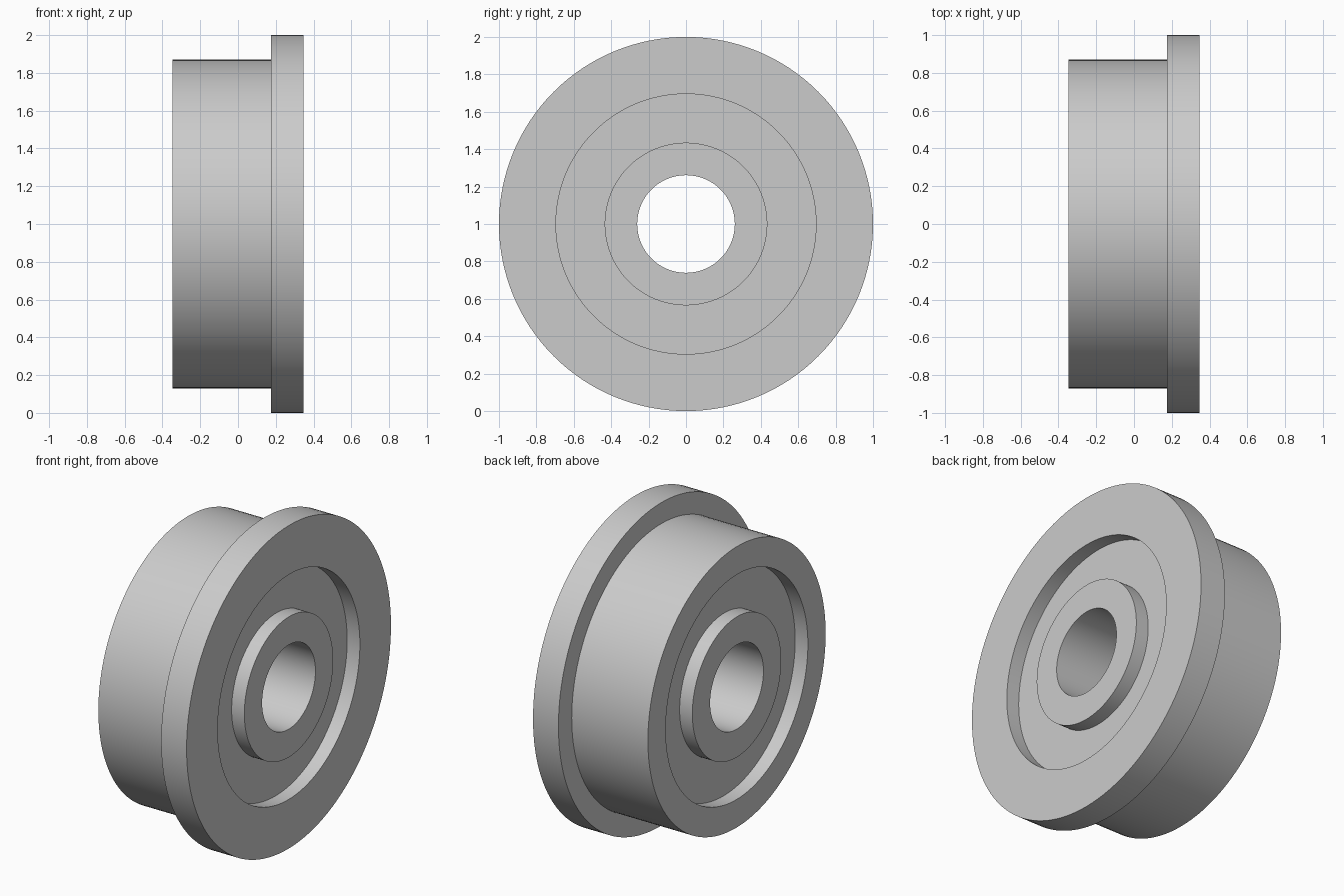
import bpy, bmesh, math
from mathutils import Vector

cube = bpy.data.objects.get("Cube")
if cube:
    bpy.data.objects.remove(cube, do_unlink=True)

# One plain grey for the whole wheel
grey = bpy.data.materials.new("light_grey")
grey.use_nodes = True
colour = (0.6, 0.6, 0.6, 1)
grey.diffuse_color = colour
grey.node_tree.nodes["Principled BSDF"].inputs["Base Color"].default_value = colour

# Proportions in whole units; the flange radius becomes 1
U = 1 / 11.5
BORE, HUB, RECESS, TREAD, FLANGE = 3 * U, 5 * U, 8 * U, 10 * U, 11.5 * U
HALF, WEB, STEP = 4 * U, 3 * U, 2 * U

# Half section (x, radius): flanged side, then plain side
profile = [
    (HALF, BORE), (HALF, HUB), (WEB, HUB), (WEB, RECESS), (HALF, RECESS),
    (HALF, FLANGE), (STEP, FLANGE), (STEP, TREAD),
    (-HALF, TREAD), (-HALF, RECESS), (-WEB, RECESS), (-WEB, HUB),
    (-HALF, HUB), (-HALF, BORE),
]

# Revolve the section around the axle
bm = bmesh.new()
verts = [bm.verts.new((x, 0, r)) for x, r in profile]
edges = [bm.edges.new((a, b)) for a, b in zip(verts, verts[1:] + verts[:1])]
bmesh.ops.spin(bm, geom=verts + edges, cent=Vector(), axis=(1, 0, 0),
               angle=math.tau, steps=128, use_merge=False)
bmesh.ops.remove_doubles(bm, verts=bm.verts, dist=0.0001)
bmesh.ops.recalc_face_normals(bm, faces=bm.faces)

mesh = bpy.data.meshes.new("flanged_wheel")
bm.to_mesh(mesh)
bm.free()
mesh.materials.append(grey)
wheel = bpy.data.objects.new("flanged_wheel", mesh)
wheel.location.z = FLANGE
bpy.context.collection.objects.link(wheel)

# Smooth round walls, crisp corners
bpy.ops.object.select_all(action="DESELECT")
wheel.select_set(True)
bpy.context.view_layer.objects.active = wheel
bpy.ops.object.shade_smooth_by_angle(angle=math.radians(30))
